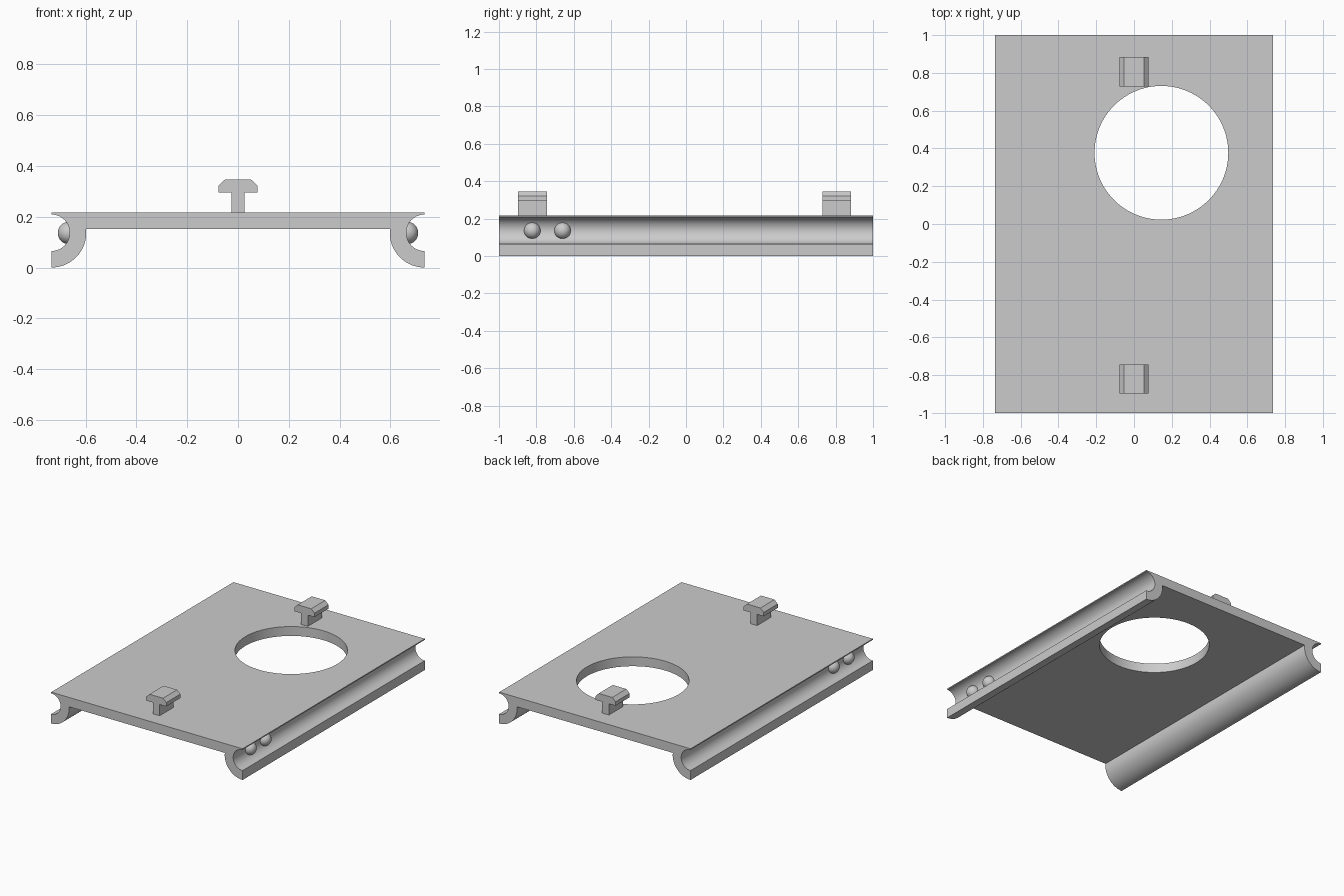
import bpy, bmesh
from math import cos, sin, radians, asin, degrees

if "Cube" in bpy.data.objects:
    bpy.data.objects.remove(bpy.data.objects["Cube"], do_unlink=True)

# Single grey material
grey = bpy.data.materials.new("plain grey")
grey.use_nodes = True
colour = (0.6, 0.6, 0.6, 1)
grey.diffuse_color = colour
grey.node_tree.nodes["Principled BSDF"].inputs["Base Color"].default_value = colour

HALF_W, TOP, UNDER = 0.735, 0.217, 0.152
RAIL_Z, R_OUT, R_IN = 0.137, 0.137, 0.072


def finish(name, bm):
    bmesh.ops.recalc_face_normals(bm, faces=bm.faces)
    mesh = bpy.data.meshes.new(name)
    bm.to_mesh(mesh)
    bm.free()
    mesh.materials.append(grey)
    obj = bpy.data.objects.new(name, mesh)
    bpy.context.collection.objects.link(obj)
    return obj


def smooth(obj):
    bpy.ops.object.select_all(action="DESELECT")
    obj.select_set(True)
    bpy.context.view_layer.objects.active = obj
    bpy.ops.object.shade_smooth_by_angle(angle=radians(30))


def extrude_profile(name, half, y0, y1):
    """Mirror a half outline across x = 0 and extrude it along y."""
    outline = half + [(-x, z) for x, z in reversed(half)]
    bm = bmesh.new()
    face = bm.faces.new([bm.verts.new((x, y0, z)) for x, z in outline])
    side = bmesh.ops.extrude_face_region(bm, geom=[face])["geom"]
    bmesh.ops.translate(bm, vec=(0, y1 - y0, 0),
                        verts=[v for v in side if isinstance(v, bmesh.types.BMVert)])
    return finish(name, bm)


def arc(radius, start, end, steps):
    angles = [radians(start + (end - start) * i / steps) for i in range(steps + 1)]
    return [(HALF_W + radius * cos(a), RAIL_Z + radius * sin(a)) for a in angles]


# Deck with a curved, grooved rail along each long side
meet = 180 - degrees(asin((UNDER - RAIL_Z) / R_OUT))
half = [(HALF_W, TOP)] + arc(R_IN, 90, 270, 32) + arc(R_OUT, 270, meet, 20)
deck = extrude_profile("deck", half, -1, 1)

# Round opening cut through the deck
bm = bmesh.new()
bmesh.ops.create_cone(bm, cap_ends=True, segments=96, radius1=0.354, radius2=0.354, depth=1)
cutter = finish("opening_cutter", bm)
cutter.location = (0.145, 0.377, 0.2)
cutter.hide_render = True
cut = deck.modifiers.new("opening", "BOOLEAN")
cut.operation, cut.solver, cut.object = "DIFFERENCE", "EXACT", cutter
bpy.context.view_layer.objects.active = deck
deck.select_set(True)
bpy.ops.object.modifier_apply(modifier=cut.name)
bpy.data.objects.remove(cutter, do_unlink=True)
smooth(deck)

# T-shaped pegs with bevelled heads
peg = [(0.026, TOP - 0.01), (0.026, 0.295), (0.077, 0.295),
       (0.077, 0.322), (0.052, 0.346)]
for name, y in (("front_peg", -0.82), ("back_peg", 0.806)):
    extrude_profile(name, peg, y - 0.077, y + 0.077)

# Ball stops set into each groove
for side, x in (("left", 0.666), ("right", -0.666)):
    for place, y in (("front", -0.822), ("rear", -0.66)):
        bm = bmesh.new()
        bmesh.ops.create_uvsphere(bm, u_segments=32, v_segments=16, radius=0.044)
        ball = finish(f"{side}_{place}_ball", bm)
        ball.location = (x, y, 0.136)
        smooth(ball)
